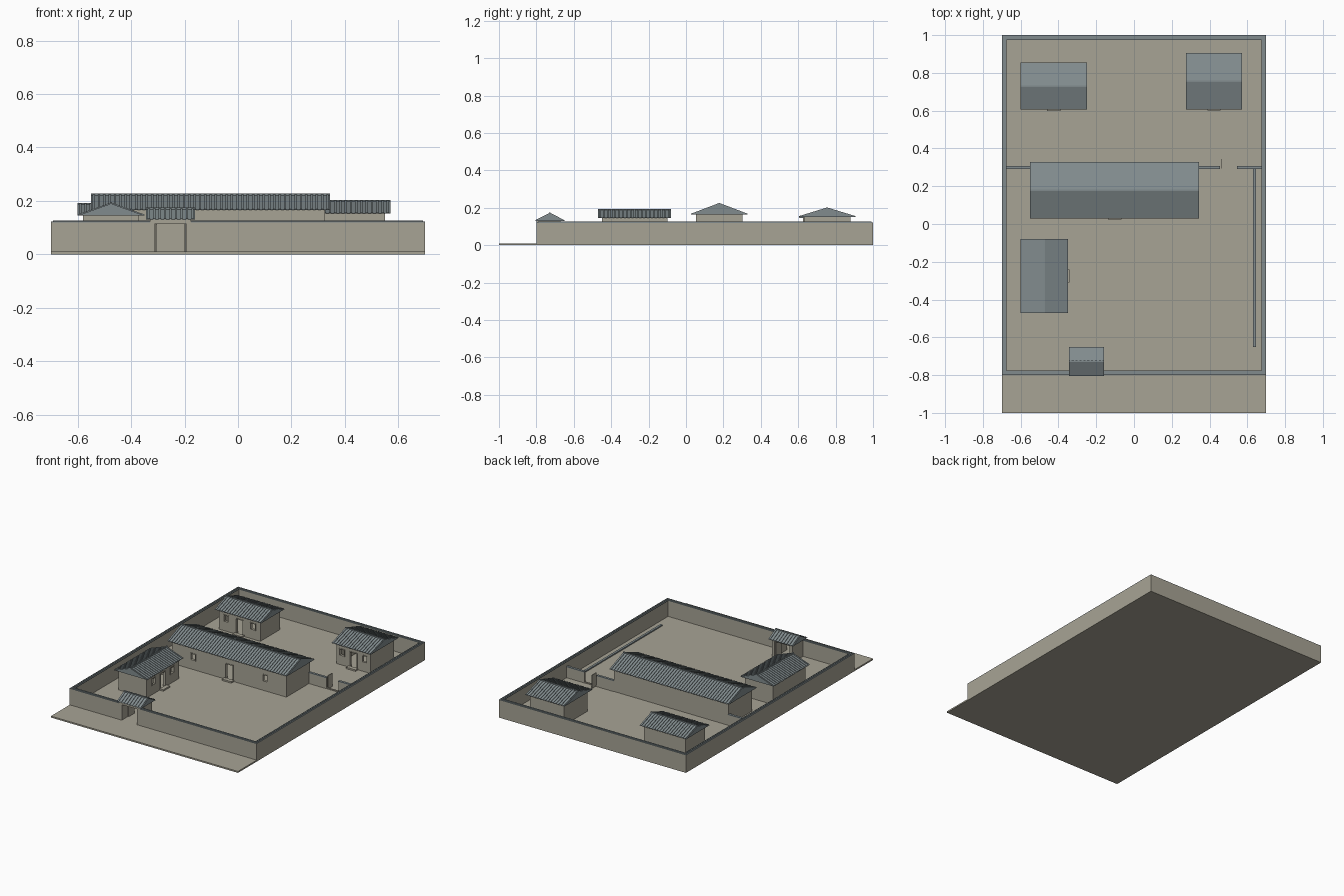
import bpy, bmesh, math
from mathutils import Matrix, Vector

if "Cube" in bpy.data.objects:
    bpy.data.objects.remove(bpy.data.objects["Cube"])


def material(name, rgb):
    m = bpy.data.materials.new(name)
    m.diffuse_color = (*rgb, 1)
    m.use_nodes = True
    m.node_tree.nodes["Principled BSDF"].inputs["Base Color"].default_value = m.diffuse_color
    return m


PLASTER = material("beige_plaster", (0.39, 0.37, 0.30))
TILE = material("slate_grey_tile", (0.22, 0.26, 0.27))
GROUND = 0.01


def box(bm, x0, x1, y0, y1, z0, z1):
    size = (x1 - x0, y1 - y0, z1 - z0)
    centre = ((x0 + x1) / 2, (y0 + y1) / 2, (z0 + z1) / 2)
    bmesh.ops.create_cube(bm, size=1, matrix=Matrix.Translation(centre) @ Matrix.Diagonal((*size, 1)))


def finish(name, bm, mat, place=None):
    if place:
        bm.transform(place)
    bmesh.ops.recalc_face_normals(bm, faces=bm.faces)
    mesh = bpy.data.meshes.new(name)
    bm.to_mesh(mesh)
    bm.free()
    mesh.materials.append(mat)
    bpy.context.collection.objects.link(bpy.data.objects.new(name, mesh))


def boxes(name, mat, items, place=None):
    bm = bmesh.new()
    for item in items:
        box(bm, *item)
    finish(name, bm, mat, place)


def extrude_x(bm, profile, x0, x1):
    """Closed (y, z) profile swept along x."""
    a = [bm.verts.new((x0, y, z)) for y, z in profile]
    b = [bm.verts.new((x1, y, z)) for y, z in profile]
    bm.faces.new(a)
    bm.faces.new(b[::-1])
    for i in range(len(a)):
        j = (i + 1) % len(a)
        bm.faces.new((a[i], b[i], b[j], a[j]))


def roof(name, width, depth, eave, ridge, place):
    """Solid gable roof with raised tile rows and a ridge cap."""
    bm = bmesh.new()
    h, lift = depth / 2, 0.004
    top = ridge - lift
    extrude_x(bm, [(-h, eave), (h, eave), (0, top)], -width / 2, width / 2)
    count = round(width / 0.02)
    pitch = width / count
    for i in range(count):
        x = -width / 2 + (i + 0.5) * pitch
        for s in (-1, 1):
            extrude_x(bm, [(s * h, eave), (s * h, eave + lift), (0, ridge), (0, top)],
                      x - 0.0045, x + 0.0045)
    box(bm, -width / 2, width / 2, -0.004, 0.004, top - 0.003, ridge + 0.001)
    finish(name, bm, TILE, place)


def house(name, x, y, turn, width, depth, over_x, over_y, eave, ridge, windows):
    """Hollow house facing local -y, with a central door, windows and a step."""
    place = Matrix.Translation((x, y, 0)) @ Matrix.Rotation(turn, 4, 'Z')
    w, d, t = width / 2, depth / 2, 0.015
    parts = [(-w, w, d - t, d, GROUND, eave)]
    parts += [(-w, -w + t, -d + t, d - t, GROUND, eave), (w - t, w, -d + t, d - t, GROUND, eave)]
    # front wall columns between openings: (centre, half width, sill, head)
    openings = [(0, 0.025, GROUND, 0.115)]
    openings += [(s * windows, 0.016, 0.075, 0.115) for s in (-1, 1)]
    left = -w
    for c, half, sill, head in sorted(openings):
        parts.append((left, c - half, -d, -d + t, GROUND, eave))
        parts.append((c - half, c + half, -d, -d + t, head, eave))
        if sill > GROUND:
            parts.append((c - half, c + half, -d, -d + t, GROUND, sill))
        left = c + half
    parts.append((left, w, -d, -d + t, GROUND, eave))
    boxes(name + "_walls", PLASTER, parts, place)
    # projecting frames around door and windows
    frames = []
    for c, half, sill, head in openings:
        y0, y1, f = -d - 0.003, -d + 0.006, 0.005
        frames += [(c - half - f, c - half, y0, y1, sill, head),
                   (c + half, c + half + f, y0, y1, sill, head),
                   (c - half - f, c + half + f, y0, y1, head, head + f)]
        if sill > GROUND:
            frames += [(c - half - f, c + half + f, y0, y1, sill - f, sill)]
    boxes(name + "_frames", PLASTER, frames, place)
    boxes(name + "_step", PLASTER, [(-0.035, 0.035, -d - 0.028, -d, GROUND, 0.02)], place)
    roof(name + "_roof", width + 2 * over_x, depth + 2 * over_y, eave, ridge, place)


# ground slab
boxes("ground_slab", PLASTER, [(-0.7, 0.7, -1, 1, 0, GROUND)])

# enclosing wall with a gap for the front gate
G0, G1 = -0.33, -0.175
T = 0.02
runs = [(-0.7, -0.7 + T, -0.8, 1), (0.7 - T, 0.7, -0.8, 1), (-0.7 + T, 0.7 - T, 1 - T, 1),
        (-0.7 + T, G0, -0.8, -0.8 + T), (G1, 0.7 - T, -0.8, -0.8 + T)]
boxes("perimeter_wall", PLASTER, [(*r, 0, 0.119) for r in runs])
boxes("perimeter_coping", TILE,
      [(-0.7, -0.675, -0.8, 1, 0.118, 0.122), (0.675, 0.7, -0.8, 1, 0.118, 0.122),
       (-0.675, 0.675, 0.975, 1, 0.118, 0.122),
       (-0.675, G0, -0.8, -0.775, 0.118, 0.122), (G1, 0.675, -0.8, -0.775, 0.118, 0.122)])
boxes("perimeter_coping_ridge", TILE,
      [(-0.692, -0.683, -0.792, 0.992, 0.121, 0.126), (0.683, 0.692, -0.792, 0.992, 0.121, 0.126),
       (-0.683, 0.683, 0.983, 0.992, 0.121, 0.126),
       (-0.683, G0, -0.792, -0.783, 0.121, 0.126), (G1, 0.683, -0.792, -0.783, 0.121, 0.126)])

# inner dividing wall with a small gate and an open door leaf
inner = [(-0.68, -0.53), (0.325, 0.455), (0.545, 0.68)]
boxes("inner_wall", PLASTER, [(a, b, 0.294, 0.306, GROUND, 0.082) for a, b in inner])
boxes("inner_wall_coping", TILE, [(a, b, 0.292, 0.308, 0.081, 0.087) for a, b in inner])
boxes("inner_gate_threshold", PLASTER, [(0.455, 0.545, 0.295, 0.305, GROUND, 0.016)])
boxes("inner_gate_leaf", PLASTER, [(0.462, 0.467, 0.295, 0.345, GROUND, 0.1)])

# low strip beside the right wall
boxes("edging_strip", TILE, [(0.63, 0.645, -0.65, 0.294, GROUND, 0.018)])

# houses
house("main_hall", -0.1025, 0.178, 0, 0.855, 0.25, 0.02, 0.025, 0.165, 0.226, 0.27)
house("side_house", -0.475, -0.275, math.pi / 2, 0.35, 0.21, 0.02, 0.02, 0.145, 0.194, 0.1)
house("back_left_house", -0.425, 0.73, 0, 0.31, 0.21, 0.02, 0.02, 0.145, 0.192, 0.1)
house("back_right_house", 0.423, 0.755, 0, 0.255, 0.25, 0.02, 0.025, 0.152, 0.202, 0.085)

# front gate: side walls, lintel, open leaves and roof
boxes("gate_walls", PLASTER,
      [(G0, G0 + 0.02, -0.8, -0.67, GROUND, 0.131), (G1 - 0.02, G1, -0.8, -0.67, GROUND, 0.131),
       (G0 + 0.02, G1 - 0.02, -0.8, -0.67, 0.115, 0.131)])
boxes("gate_leaves", PLASTER,
      [(G0 + 0.021, G0 + 0.026, -0.735, -0.675, GROUND, 0.113),
       (G1 - 0.026, G1 - 0.021, -0.735, -0.675, GROUND, 0.113)])
roof("gate_roof", 0.185, 0.155, 0.13, 0.174, Matrix.Translation((-0.2525, -0.7275, 0)))
